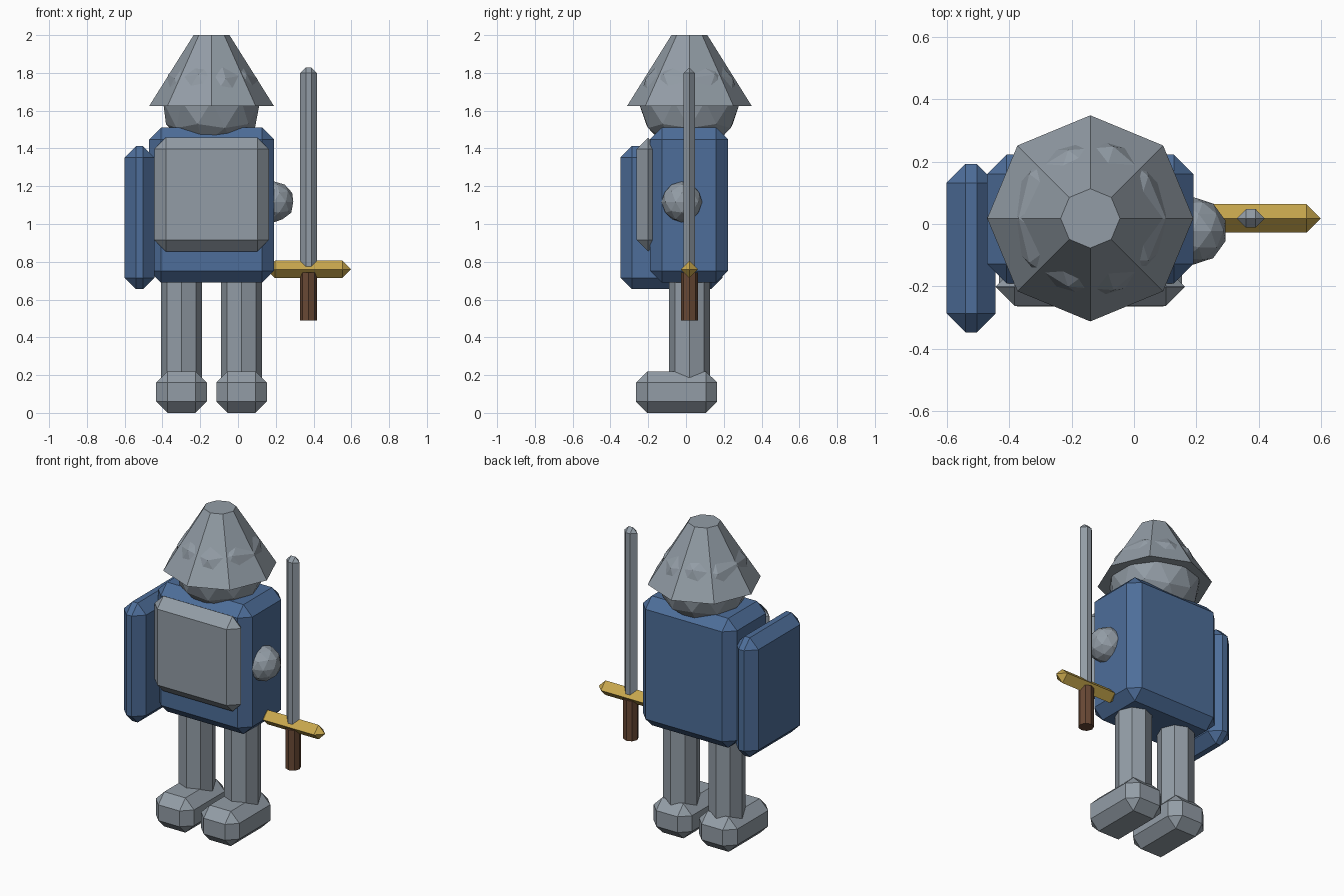
import bpy, bmesh, math
from mathutils import Vector, Matrix

if "Cube" in bpy.data.objects:
    bpy.data.objects.remove(bpy.data.objects["Cube"])


def material(name, rgb):
    m = bpy.data.materials.new(name)
    m.diffuse_color = (*rgb, 1.0)
    m.use_nodes = True
    m.node_tree.nodes["Principled BSDF"].inputs["Base Color"].default_value = m.diffuse_color
    return m


STEEL = material("steel grey", (0.29, 0.335, 0.38))
BLUE = material("blue cloth", (0.075, 0.155, 0.32))
GOLD = material("gold", (0.58, 0.39, 0.075))
BROWN = material("brown leather", (0.14, 0.065, 0.035))
CX, CY = -0.14, 0.018   # body axis
SX = 0.374              # sword axis


def finish(bm, name, mat):
    bmesh.ops.recalc_face_normals(bm, faces=bm.faces)
    me = bpy.data.meshes.new(name)
    bm.to_mesh(me)
    bm.free()
    me.materials.append(mat)
    ob = bpy.data.objects.new(name, me)
    bpy.context.collection.objects.link(ob)
    return ob


def chamfer_box(name, mat, lo, hi, width):
    """Box between two corners with single-step chamfered edges."""
    lo, hi = Vector(lo), Vector(hi)
    bm = bmesh.new()
    bmesh.ops.create_cube(bm, size=1.0)
    for v in bm.verts:
        v.co = Vector([l + (c + 0.5) * (h - l) for c, l, h in zip(v.co, lo, hi)])
    bmesh.ops.bevel(bm, geom=bm.edges[:], offset=width, offset_type='OFFSET',
                    segments=1, affect='EDGES', clamp_overlap=True)
    bmesh.ops.remove_doubles(bm, verts=bm.verts, dist=0.0005)
    return finish(bm, name, mat)


def octagon(name, mat, x, y, z0, z1, r0, r1):
    """Eight-sided column or cone along z."""
    bm = bmesh.new()
    bmesh.ops.create_cone(bm, cap_ends=True, segments=8, radius1=r0, radius2=r1,
                          depth=z1 - z0,
                          matrix=Matrix.Translation((x, y, (z0 + z1) / 2)))
    return finish(bm, name, mat)


def ball(name, mat, pos, r):
    bm = bmesh.new()
    bmesh.ops.create_icosphere(bm, subdivisions=2, radius=r,
                               matrix=Matrix.Translation(pos))
    return finish(bm, name, mat)


# Body and armour
chamfer_box("torso", BLUE, (-0.47, -0.19, 0.69), (0.19, 0.222, 1.51), 0.062)
chamfer_box("chest_plate", STEEL, (-0.443, -0.262, 0.855), (0.163, -0.14, 1.457), 0.0605)
chamfer_box("shield", BLUE, (-0.60, -0.347, 0.655), (-0.443, 0.192, 1.412), 0.06)

# Head, helmet and hand
ball("head", STEEL, (CX, CY, 1.65), 0.27)
octagon("helmet", STEEL, CX, CY, 1.625, 2.0, 0.33, 0.095)
ball("hand", STEEL, (0.19, -0.022, 1.117), 0.108)

# Legs and feet
for side, s in (("left", -1), ("right", 1)):
    x = CX + s * 0.159
    octagon(side + "_leg", STEEL, x, CY, 0.12, 0.74, 0.108, 0.108)
    chamfer_box(side + "_foot", STEEL, (x - 0.134, -0.265, 0), (x + 0.134, 0.165, 0.22), 0.06)

# Sword
chamfer_box("blade", STEEL, (SX - 0.045, CY - 0.03, 0.745), (SX + 0.045, CY + 0.03, 1.828), 0.0298)
chamfer_box("guard", GOLD, (SX - 0.224, CY - 0.046, 0.714), (SX + 0.224, CY + 0.046, 0.806), 0.0458)
octagon("handle", BROWN, SX, CY, 0.488, 0.743, 0.045, 0.045)
